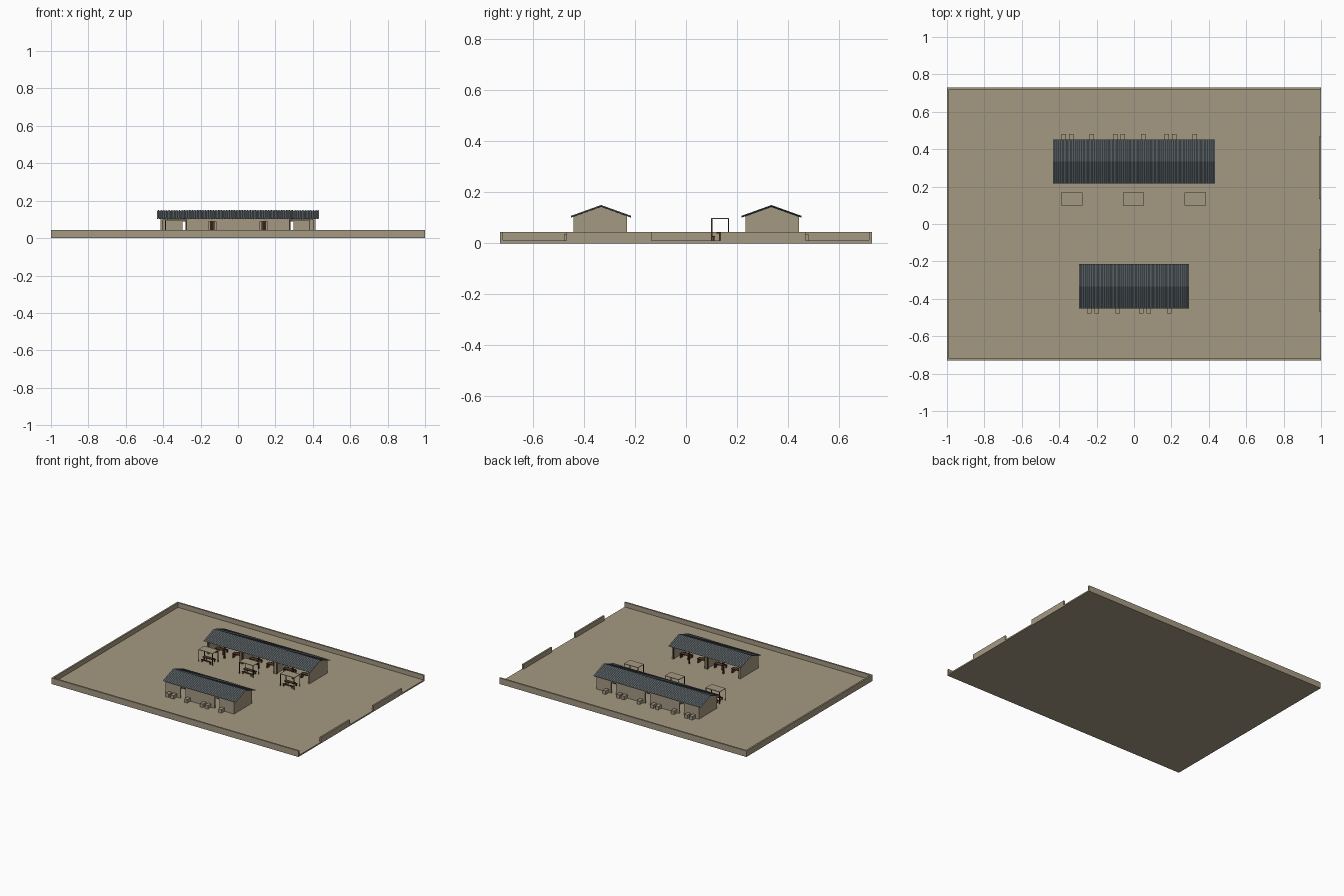
import bpy, bmesh

if "Cube" in bpy.data.objects:
    bpy.data.objects.remove(bpy.data.objects["Cube"])


def material(name, color):
    m = bpy.data.materials.new(name)
    m.diffuse_color = (*color, 1)
    m.use_nodes = True
    m.node_tree.nodes["Principled BSDF"].inputs["Base Color"].default_value = m.diffuse_color
    return m


TAN = material("sandy tan", (0.376, 0.318, 0.223))
SLATE = material("slate roof", (0.15, 0.18, 0.195))
BROWN = material("dark wood", (0.09, 0.042, 0.022))


def finish(name, bm, mat):
    bmesh.ops.recalc_face_normals(bm, faces=bm.faces)
    me = bpy.data.meshes.new(name)
    bm.to_mesh(me)
    bm.free()
    me.materials.append(mat)
    ob = bpy.data.objects.new(name, me)
    bpy.context.collection.objects.link(ob)
    return ob


def prism(bm, profile, x0, x1):
    """Extrude a closed (y, z) profile along x."""
    a = [bm.verts.new((x0, y, z)) for y, z in profile]
    b = [bm.verts.new((x1, y, z)) for y, z in profile]
    n = len(a)
    bm.faces.new(a)
    bm.faces.new(b[::-1])
    for i in range(n):
        bm.faces.new((a[i], b[i], b[(i + 1) % n], a[(i + 1) % n]))


def boxes(name, items, mat):
    """One object from (x0, x1, y0, y1, z0, z1) boxes."""
    bm = bmesh.new()
    for x0, x1, y0, y1, z0, z1 in items:
        prism(bm, [(y0, z0), (y1, z0), (y1, z1), (y0, z1)], x0, x1)
    return finish(name, bm, mat)


# Yard and perimeter walls, with gateways on the right side
G, T, H = 0.01, 0.012, 0.044
boxes("yard_ground", [(-1, 1, -0.73, 0.73, 0, G)], TAN)
boxes("perimeter_walls", [
    (-1, 1, -0.73, -0.73 + T, G, H), (-1, 1, 0.73 - T, 0.73, G, H),
    (-1, -1 + T, -0.73 + T, 0.73 - T, G, H),
    (1 - T, 1, -0.468, -0.135, G, H), (1 - T, 1, 0.135, 0.468, G, H)], TAN)

UNIT, RIDGE, SLOPE = 0.276, 0.15, 0.36


def roof(name, half, yc):
    # Corrugated sheet folded over the ridge
    bm = bmesh.new()
    step, rows = 0.007, []
    n = round(2 * half / step)
    for i in range(n + 1):
        x = -half + 2 * half * i / n
        lift = 0.0 if i % 2 else -0.004
        rows.append([bm.verts.new((x, yc + y, RIDGE - SLOPE * abs(y) + lift))
                     for y in (-0.118, 0, 0.118)])
    for r, s in zip(rows, rows[1:]):
        for k in (0, 1):
            bm.faces.new((r[k], s[k], s[k + 1], r[k + 1]))
    ob = finish(name, bm, SLATE)
    mod = ob.modifiers.new("thickness", 'SOLIDIFY')
    mod.thickness = 0.003
    mod.offset = -1


def building(tag, units, yc, d):
    """Row of rooms; d = +1 or -1 points from the courtyard to the outer side."""
    half = units * UNIT / 2

    def b(x0, x1, y0, y1, z0, z1):
        ya, yb = sorted((yc + d * y0, yc + d * y1))
        return (x0, x1, ya, yb, z0, z1)

    # Gabled end walls and partitions
    bm = bmesh.new()
    prof = [(-0.102, G), (0.108, G), (0.108, 0.107), (0, 0.144), (-0.102, 0.107)]
    for i in range(units + 1):
        x = -half + i * UNIT
        x = min(max(x, -half + 0.005), half - 0.005)
        prism(bm, [(yc + d * y, z) for y, z in prof], x - 0.005, x + 0.005)
    finish(tag + "_gable_walls", bm, TAN)

    walls, posts, steps, wood, tops = [], [], [], [], []
    for i in range(units):
        c = -half + (i + 0.5) * UNIT
        h, dw = UNIT / 2 - 0.005, 0.02
        # Outer wall around a central doorway
        walls += [b(c - h, c - dw, 0.098, 0.108, G, 0.107),
                  b(c + dw, c + h, 0.098, 0.108, G, 0.107),
                  b(c - dw, c + dw, 0.098, 0.108, 0.09, 0.107)]
        # Open courtyard side: beam and posts
        walls.append(b(c - h, c + h, -0.102, -0.094, 0.097, 0.108))
        for px in (c - h + 0.004, c, c + h - 0.004):
            posts.append(b(px - 0.004, px + 0.004, -0.101, -0.093, G, 0.097))
        # Blocks outside the outer wall
        for o in (-0.1, -0.06, 0.05):
            steps.append(b(c + o - 0.012, c + o + 0.012, 0.108, 0.145, G, 0.036))
        # Desk and bench in each bay
        for o in (-0.07, 0.07):
            x = c + o
            tops.append(b(x - 0.034, x + 0.034, -0.06, -0.03, 0.04, 0.044))
            wood.append(b(x - 0.034, x + 0.034, -0.015, 0.0, 0.026, 0.03))
            for s in (-1, 1):
                wood += [b(x + s * 0.03 - 0.003, x + s * 0.03 + 0.003, -0.058, -0.032, G, 0.04),
                         b(x + s * 0.03 - 0.003, x + s * 0.03 + 0.003, -0.014, -0.001, G, 0.026)]
    boxes(tag + "_outer_wall", walls, TAN)
    boxes(tag + "_posts", posts, BROWN)
    boxes(tag + "_outer_blocks", steps, TAN)
    boxes(tag + "_desk_frames", wood, BROWN)
    boxes(tag + "_desk_tops", tops, BROWN)
    roof(tag + "_roof", half + 0.018, yc)


building("back_building", 3, 0.335, 1)
building("front_building", 2, -0.333, -1)

# Courtyard shelters with a table and benches
frames, covers, tables = [], [], []
for c in (-0.333, -0.003, 0.328):
    covers.append((c - 0.057, c + 0.057, 0.099, 0.168, 0.095, 0.099))
    for x in (c - 0.055, c + 0.055):
        for y in (0.101, 0.166):
            frames.append((x - 0.002, x + 0.002, y - 0.002, y + 0.002, G, 0.095))
    tables.append((c - 0.04, c + 0.04, 0.12, 0.146, 0.038, 0.042))
    for y in (0.103, 0.153):
        tables.append((c - 0.04, c + 0.04, y, y + 0.011, 0.025, 0.029))
    for s in (-1, 1):
        x = c + s * 0.033
        tables.append((x - 0.003, x + 0.003, 0.13, 0.136, G, 0.038))
        for y in (0.105, 0.155):
            tables.append((x - 0.003, x + 0.003, y, y + 0.006, G, 0.025))
boxes("shelter_posts", frames, BROWN)
boxes("shelter_covers", covers, TAN)
boxes("shelter_tables", tables, BROWN)
